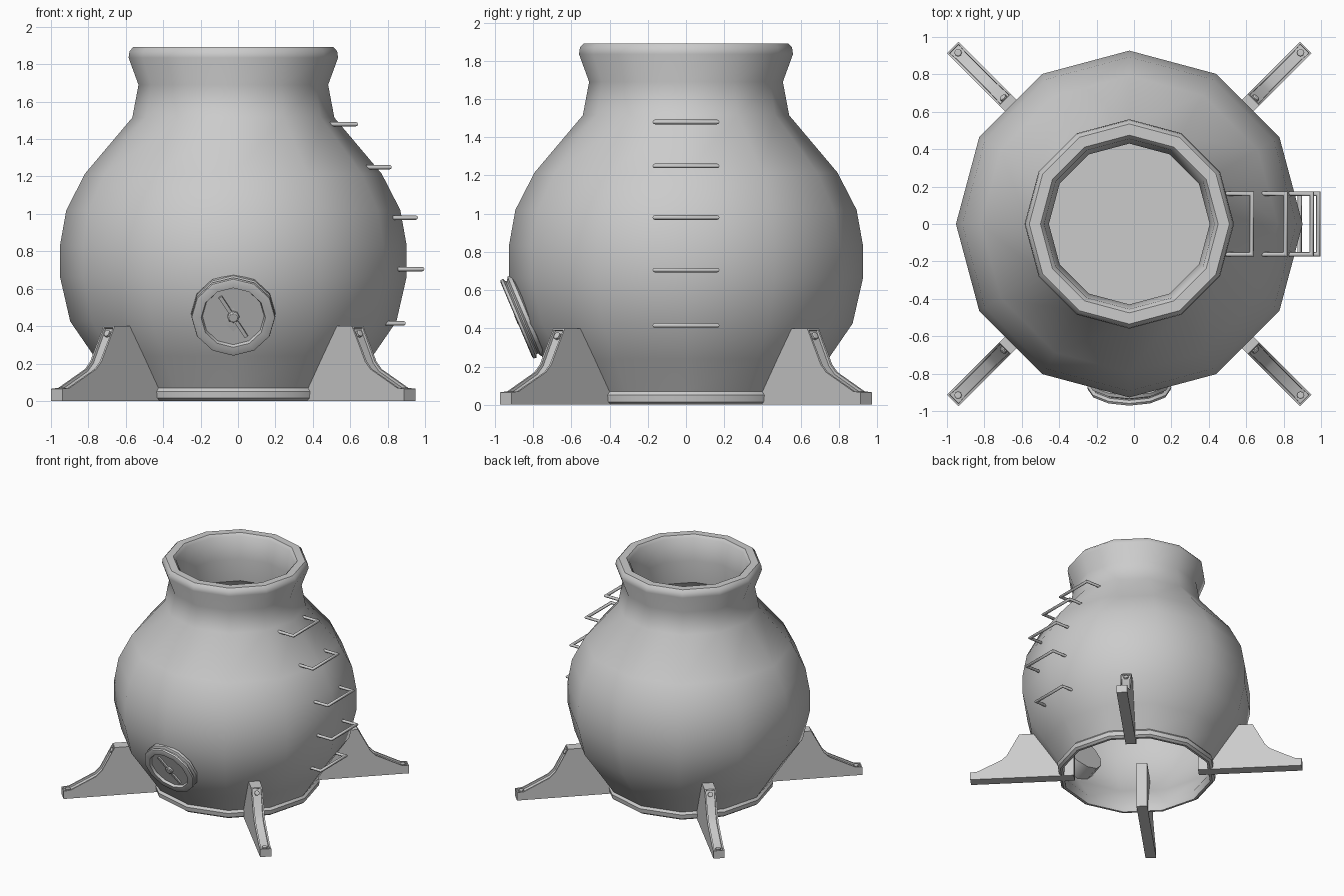
import bpy, bmesh
from math import sin, cos, pi, radians
from mathutils import Matrix, Vector

if "Cube" in bpy.data.objects:
    bpy.data.objects.remove(bpy.data.objects["Cube"])

GREY = (0.6, 0.6, 0.6, 1)
metal = bpy.data.materials.new("grey metal")
metal.use_nodes = True
metal.diffuse_color = GREY
metal.node_tree.nodes["Principled BSDF"].inputs["Base Color"].default_value = GREY

CENTRE = Matrix.Translation((-0.025, 0, 0))


def finish(name, bm, matrix=CENTRE, angle=35):
    bmesh.ops.recalc_face_normals(bm, faces=bm.faces)
    mesh = bpy.data.meshes.new(name)
    bm.to_mesh(mesh)
    bm.free()
    mesh.materials.append(metal)
    obj = bpy.data.objects.new(name, mesh)
    obj.matrix_world = matrix
    bpy.context.collection.objects.link(obj)
    bpy.ops.object.select_all(action='DESELECT')
    obj.select_set(True)
    bpy.context.view_layer.objects.active = obj
    bpy.ops.object.shade_smooth_by_angle(angle=radians(angle))
    return obj


def revolve(name, profile, matrix=CENTRE, sides=12, closed=False):
    """Turn (radius, height) points round z; open profiles get end caps."""
    bm = bmesh.new()
    rings = [[bm.verts.new((r * cos(2 * pi * i / sides), r * sin(2 * pi * i / sides), z))
              for i in range(sides)] for r, z in profile]
    pairs = list(zip(rings, rings[1:]))
    if closed:
        pairs.append((rings[-1], rings[0]))
    else:
        bm.faces.new(rings[0])
        bm.faces.new(rings[-1])
    for a, b in pairs:
        for i in range(sides):
            j = (i + 1) % sides
            bm.faces.new((a[i], a[j], b[j], b[i]))
    return finish(name, bm, matrix)


# Hollow vessel: outer wall up, over the lip, inner wall down
revolve("vessel", [
    (0.62, 0), (0.64, 0.015), (0.645, 0.05), (0.63, 0.068),
    (0.745, 0.24), (0.872, 0.425), (0.927, 0.665), (0.927, 0.83),
    (0.893, 1.02), (0.793, 1.215), (0.54, 1.515), (0.507, 1.69),
    (0.56, 1.835), (0.555, 1.87), (0.535, 1.892),
    (0.475, 1.892), (0.455, 1.87), (0.43, 1.69), (0.445, 1.5),
    (0.75, 1.2), (0.855, 1.01), (0.89, 0.83), (0.89, 0.665),
    (0.835, 0.44), (0.71, 0.255), (0.595, 0.07), (0.6, 0)], closed=True)
revolve("inner_floor", [(0.895, 0.9), (0.895, 0.91)])

# Four splayed legs with a recessed channel and two bolts each
LEG = [(1.335, 0), (1.335, 0.065), (1.28, 0.07), (1.08, 0.17),
       (1.04, 0.21), (0.94, 0.4), (0.5, 0.4), (0.5, 0)]
HALF = 0.043
for k, side in enumerate(("back_left", "back_right", "front_right", "front_left")):
    turn = CENTRE @ Matrix.Rotation(pi / 4 + k * pi / 2, 4, 'Z')
    bm = bmesh.new()
    a = [bm.verts.new((r, -HALF, z)) for r, z in LEG]
    b = [bm.verts.new((r, HALF, z)) for r, z in LEG]
    bm.faces.new(a)
    bm.faces.new(b)
    strip = [bm.faces.new((a[i], a[(i + 1) % 8], b[(i + 1) % 8], b[i])) for i in range(8)]
    bmesh.ops.recalc_face_normals(bm, faces=bm.faces)
    bmesh.ops.inset_region(bm, faces=strip[1:5], thickness=0.013, depth=0)
    bmesh.ops.inset_region(bm, faces=strip[1:5], thickness=0.001, depth=-0.014)
    finish(side + "_leg", bm, turn, 25)
    bolt = [(0.02, -0.02), (0.02, 0.012), (0.014, 0.016)]
    revolve(side + "_foot_bolt", bolt, turn @ Matrix.Translation((1.295, 0, 0.056)), 8)
    tilt = Matrix.Rotation(radians(62), 4, 'Y')
    revolve(side + "_upper_bolt", bolt, turn @ Matrix.Translation((0.948, 0, 0.357)) @ tilt, 8)

# Tilted round hatch: local z points out of the wall
hatch = Matrix.Translation((-0.025, -0.888, 0.445)) @ Matrix.Rotation(radians(113), 4, 'X')
revolve("hatch", [
    (0.2, -0.22), (0.2, -0.075), (0.225, -0.065), (0.225, -0.045), (0.207, -0.035),
    (0.207, -0.028), (0.225, -0.018), (0.222, -0.004), (0.212, 0),
    (0.172, 0), (0.165, -0.02)], hatch)
revolve("hatch_hub", [(0.032, -0.03), (0.032, -0.004), (0.024, 0.002)], hatch, 8)
bm = bmesh.new()
bmesh.ops.create_cube(bm, size=1, matrix=Matrix.Diagonal((0.02, 0.27, 0.014, 1)))
finish("hatch_handle", bm, hatch @ Matrix.Translation((0, 0, -0.012))
       @ Matrix.Rotation(radians(31), 4, 'Z'))


def rod(name, points, radius):
    """Eight-sided bar following the points, with mitred corners."""
    bm = bmesh.new()
    pts = [Vector(p) for p in points]
    rings = []
    for i, p in enumerate(pts):
        d0 = (p - pts[i - 1]).normalized() if i else (pts[1] - p).normalized()
        d1 = (pts[i + 1] - p).normalized() if i < len(pts) - 1 else d0
        across = (d0 + d1).normalized().cross(Vector((0, 0, 1)))
        across /= max(0.5, across.dot(d0.cross(Vector((0, 0, 1)))))
        rings.append([bm.verts.new(p + across * radius * cos(t * pi / 4)
                                   + Vector((0, 0, radius * sin(t * pi / 4))))
                      for t in range(8)])
    bm.faces.new(rings[0])
    bm.faces.new(rings[-1])
    for a, b in zip(rings, rings[1:]):
        for i in range(8):
            bm.faces.new((a[i], a[(i + 1) % 8], b[(i + 1) % 8], b[i]))
    finish(name, bm, Matrix.Identity(4), 50)


# U-shaped climbing rungs on the model's left
for n, (reach, z) in enumerate([(0.885, 0.415), (0.985, 0.705), (0.95, 0.98),
                                (0.81, 1.25), (0.63, 1.48)]):
    rod(f"rung_{n + 1}", [(reach - 0.2, -0.163, z), (reach, -0.163, z),
                          (reach, 0.163, z), (reach - 0.2, 0.163, z)], 0.012)
